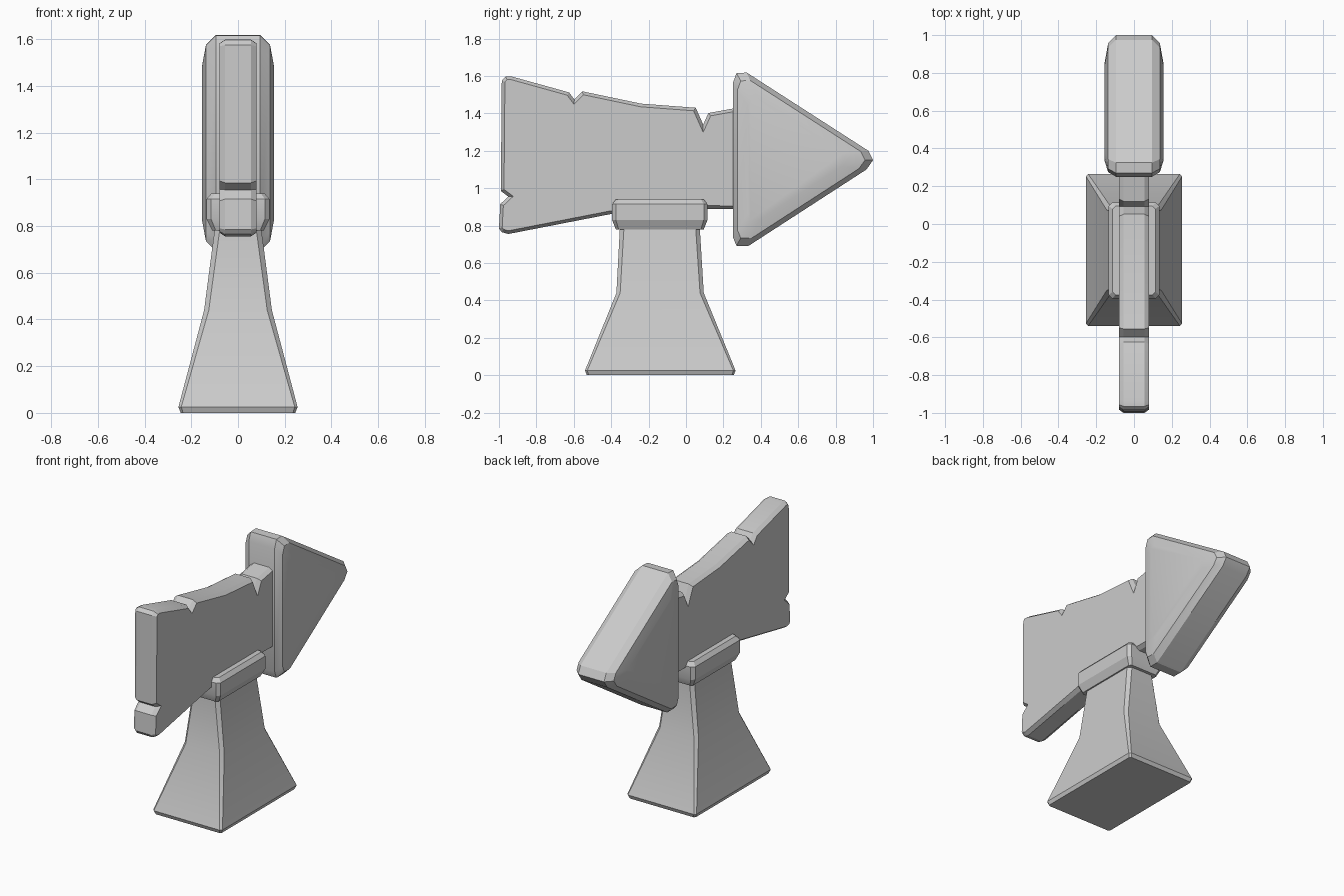
import bpy, bmesh, math
from mathutils import Vector

if "Cube" in bpy.data.objects:
    bpy.data.objects.remove(bpy.data.objects["Cube"])


def loft(name, rings):
    """Skin a stack of equal-length point rings and cap both ends."""
    bm = bmesh.new()
    rows = [[bm.verts.new(p) for p in ring] for ring in rings]
    n = len(rows[0])
    for a, b in zip(rows, rows[1:]):
        for i in range(n):
            j = (i + 1) % n
            bm.faces.new((a[i], a[j], b[j], b[i]))
    bm.faces.new(rows[0][::-1])
    bm.faces.new(rows[-1])
    bmesh.ops.recalc_face_normals(bm, faces=bm.faces)
    me = bpy.data.meshes.new(name)
    bm.to_mesh(me)
    bm.free()
    ob = bpy.data.objects.new(name, me)
    bpy.context.collection.objects.link(ob)
    bpy.ops.object.select_all(action='DESELECT')
    ob.select_set(True)
    bpy.context.view_layer.objects.active = ob
    bpy.ops.object.shade_smooth_by_angle(angle=math.radians(25))
    return ob


def inset(pts, d):
    """Mitred inward offset of a clockwise (y, z) outline."""
    out = []
    for i, p in enumerate(pts):
        a, p, b = Vector(pts[i - 1]), Vector(p), Vector(pts[(i + 1) % len(pts)])
        e, f = (p - a).normalized(), (b - p).normalized()
        n1, n2 = Vector((e.y, -e.x)), Vector((f.y, -f.x))
        out.append(tuple(p + (n1 + n2) * d / (1 + n1.dot(n2))))
    return out


def plate(name, layers):
    """Symmetric plate from (half thickness, outline), listed centre outwards."""
    stack = [(-x, o) for x, o in reversed(layers)] + layers
    return loft(name, [[(x, y, z) for y, z in o] for x, o in stack])


def chamfered_rect(z, hx, y0, y1, c):
    return [(-hx + c, y0, z), (hx - c, y0, z), (hx, y0 + c, z), (hx, y1 - c, z),
            (hx - c, y1, z), (-hx + c, y1, z), (-hx, y1 - c, z), (-hx, y0 + c, z)]


# Notched sign board
board = [(-0.99, 0.985), (-0.985, 1.575), (-0.965, 1.597), (-0.935, 1.598),
         (-0.625, 1.512), (-0.597, 1.474), (-0.555, 1.518), (-0.24, 1.452),
         (0.052, 1.43), (0.092, 1.34), (0.12, 1.402), (0.275, 1.43),
         (0.275, 0.888), (0.10, 0.89), (-0.40, 0.862), (-0.95, 0.755),
         (-0.985, 0.765), (-1.0, 0.785), (-0.993, 0.915), (-0.95, 0.955)]
plate("sign_board", [(0.055, board), (0.08, inset(board, 0.017))])

# Arrow head with slightly pillowed faces
head = [(0.25, 0.74), (0.25, 1.56), (0.27, 1.615), (0.325, 1.618),
        (0.975, 1.20), (1.0, 1.15), (0.965, 1.10), (0.335, 0.692), (0.27, 0.692)]


def scaled(s):
    return [(0.523 + (y - 0.523) * s, 1.155 + (z - 1.155) * s) for y, z in head]


plate("arrow_head", [(0.095, head), (0.137, scaled(0.91)), (0.155, scaled(0.70))])

# Flared post
loft("post", [chamfered_rect(*r) for r in (
    (0.0, 0.245, -0.53, 0.255, 0.01), (0.025, 0.255, -0.54, 0.265, 0.012),
    (0.44, 0.145, -0.372, 0.095, 0.02), (0.80, 0.098, -0.353, 0.073, 0.022))])

# Collar clamping the board
loft("collar", [chamfered_rect(*r) for r in (
    (0.78, 0.11, -0.375, 0.095, 0.015), (0.83, 0.135, -0.395, 0.115, 0.02),
    (0.915, 0.135, -0.395, 0.115, 0.02), (0.94, 0.113, -0.375, 0.095, 0.015))])
